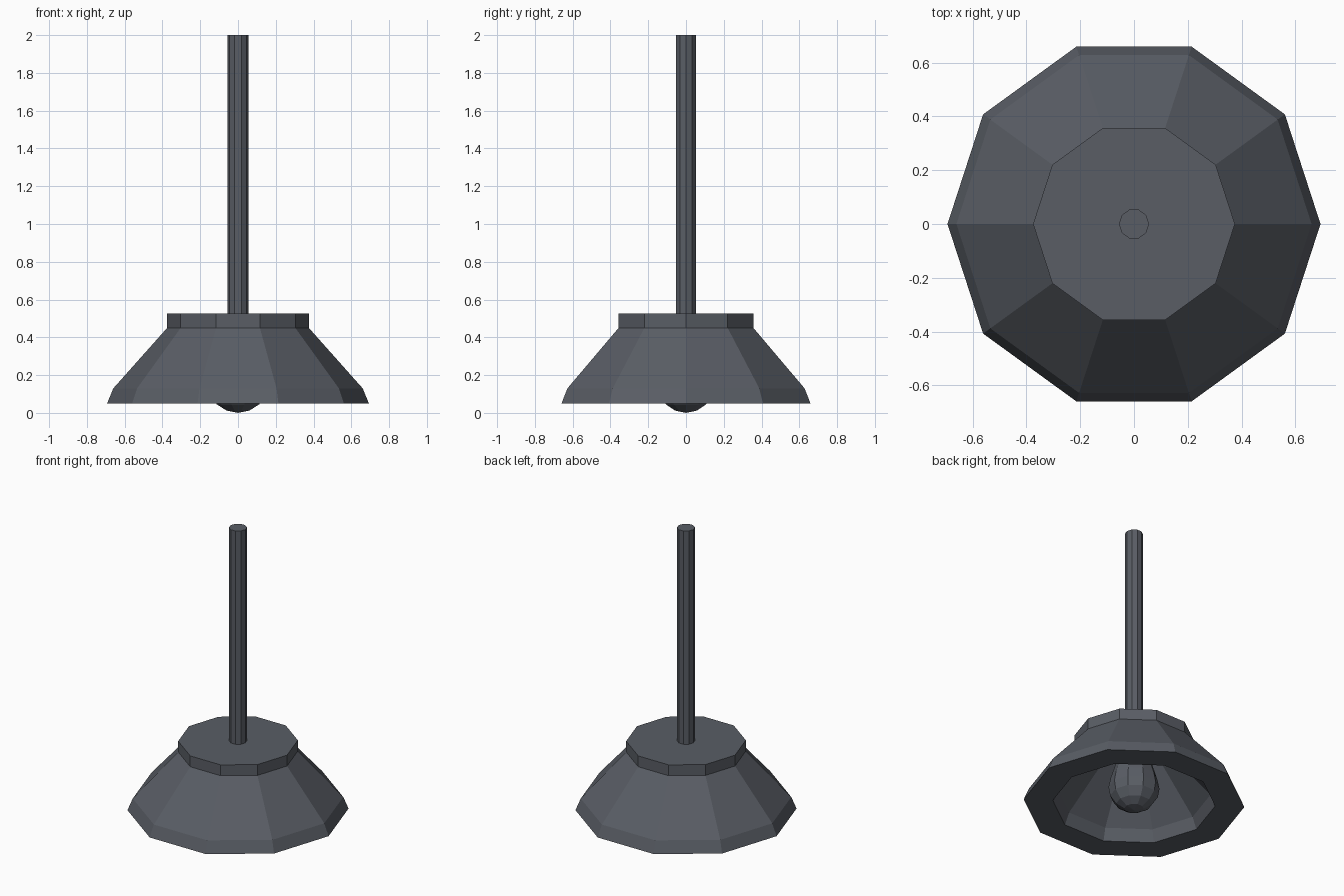
import bpy, bmesh, math

if "Cube" in bpy.data.objects:
    bpy.data.objects.remove(bpy.data.objects["Cube"])

SIDES = 10


def lathe(name, profile, closed=False):
    """Revolve (radius, z) points around z with flat facets, capping open ends."""
    bm = bmesh.new()
    rings = []
    for r, z in profile:
        if r == 0:
            rings.append([bm.verts.new((0, 0, z))] * SIDES)
        else:
            rings.append([bm.verts.new((r * math.cos(math.tau * i / SIDES),
                                        r * math.sin(math.tau * i / SIDES), z))
                          for i in range(SIDES)])
    pairs = list(zip(rings, rings[1:]))
    if closed:
        pairs.append((rings[-1], rings[0]))
    for a, b in pairs:
        for i in range(SIDES):
            j = (i + 1) % SIDES
            quad = list(dict.fromkeys((a[i], a[j], b[j], b[i])))
            bm.faces.new(quad)
    if not closed:
        for ring, (r, z) in ((rings[0], profile[0]), (rings[-1], profile[-1])):
            if r > 0:
                bm.faces.new(ring)
    bmesh.ops.recalc_face_normals(bm, faces=bm.faces)
    mesh = bpy.data.meshes.new(name)
    bm.to_mesh(mesh)
    bm.free()
    obj = bpy.data.objects.new(name, mesh)
    bpy.context.collection.objects.link(obj)

    # Dark slate finish
    mesh.materials.append(slate)
    return obj


slate = bpy.data.materials.new("slate")
slate.diffuse_color = (0.10, 0.11, 0.13, 1)
slate.use_nodes = True
slate.node_tree.nodes["Principled BSDF"].inputs["Base Color"].default_value = slate.diffuse_color

# Thick-walled flared shade, open at the bottom
lathe("shade", [(0.693, 0.05), (0.66, 0.13), (0.375, 0.45),
                (0.20, 0.45), (0.48, 0.13), (0.51, 0.05)], closed=True)

# Flat cap closing the top of the shade
lathe("shade_cap", [(0.375, 0.45), (0.375, 0.525)])

# Hanging rod
lathe("rod", [(0.056, 0.525), (0.056, 2.0)])

# Bulb with a tapering neck
lathe("bulb", [(0, 0), (0.06, 0.012), (0.112, 0.045), (0.15, 0.1), (0.16, 0.16),
               (0.146, 0.23), (0.115, 0.33), (0.1, 0.45)])
